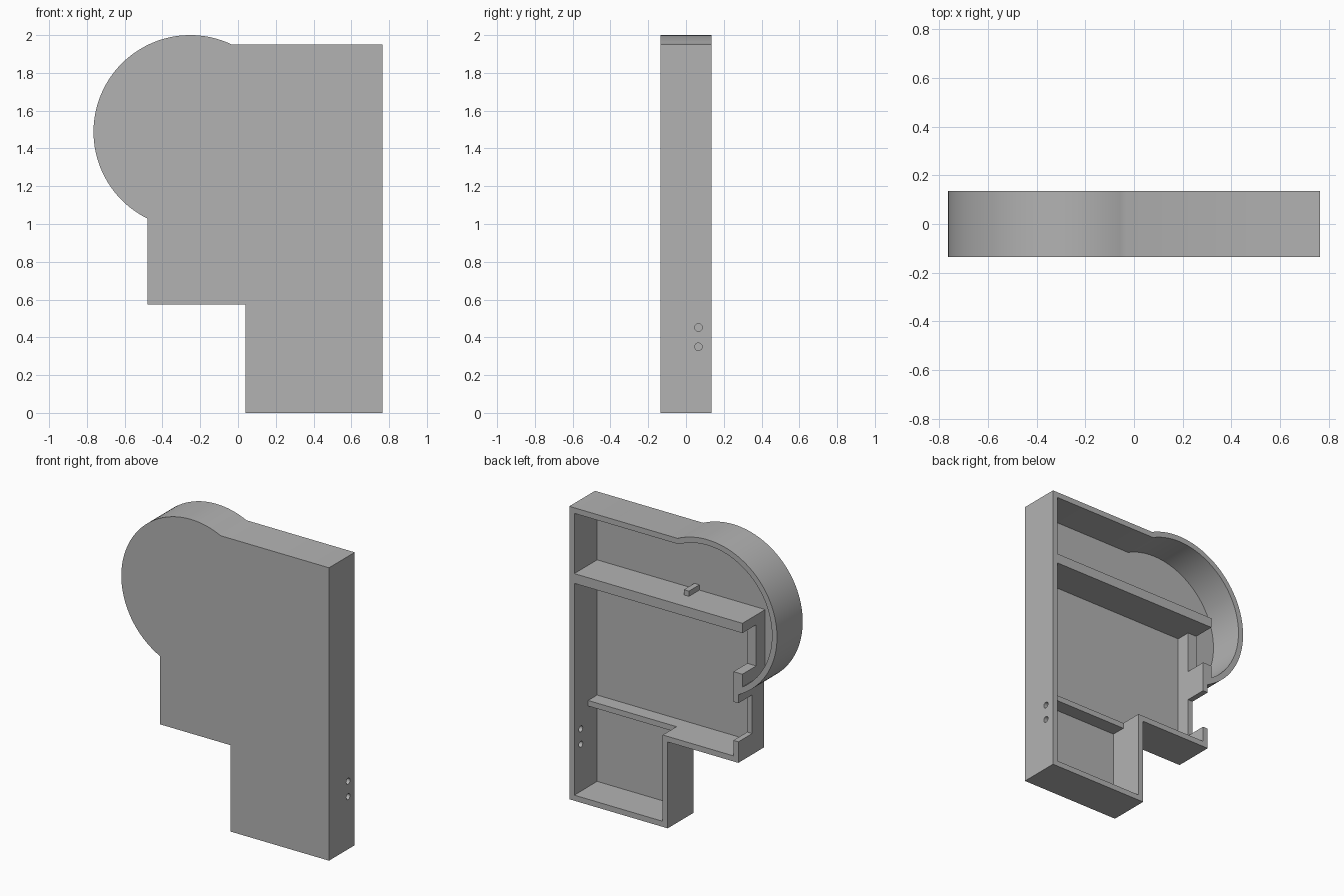
import bpy
import bmesh
import math
from mathutils import Matrix

cube = bpy.data.objects.get("Cube")
if cube:
    bpy.data.objects.remove(cube, do_unlink=True)

grey = bpy.data.materials.new("plain grey")
grey.use_nodes = True
colour = (0.45, 0.45, 0.45, 1)
grey.diffuse_color = colour
grey.node_tree.nodes["Principled BSDF"].inputs["Base Color"].default_value = colour

# Main dimensions
FRONT, BACK, PLATE, LOW = -0.135, 0.135, -0.105, -0.01
SIDE, TOP, LEDGE_X, LEDGE_Z, LEG_X = 0.765, 1.95, -0.48, 0.575, 0.04
CX, CZ, RADIUS, WALL = -0.253, 1.488, 0.512, 0.037


def make_object(name, bm):
    bmesh.ops.recalc_face_normals(bm, faces=bm.faces[:])
    mesh = bpy.data.meshes.new(name)
    bm.to_mesh(mesh)
    bm.free()
    mesh.materials.append(grey)
    ob = bpy.data.objects.new(name, mesh)
    bpy.context.collection.objects.link(ob)
    return ob


def prism(name, points, y0, y1):
    """Extrude an x-z outline from y0 to y1."""
    bm = bmesh.new()
    face = bm.faces.new([bm.verts.new((x, y0, z)) for x, z in points])
    extruded = bmesh.ops.extrude_face_region(bm, geom=[face])["geom"]
    verts = [v for v in extruded if isinstance(v, bmesh.types.BMVert)]
    bmesh.ops.translate(bm, verts=verts, vec=(0, y1 - y0, 0))
    return make_object(name, bm)


def box(name, x0, x1, y0, y1, z0, z1):
    return prism(name, [(x0, z0), (x1, z0), (x1, z1), (x0, z1)], y0, y1)


def cut(target, cutter):
    """Subtract the cutter and remove it."""
    mod = target.modifiers.new("cut", 'BOOLEAN')
    mod.operation = 'DIFFERENCE'
    mod.solver = 'EXACT'
    mod.object = cutter
    bpy.context.view_layer.objects.active = target
    bpy.ops.object.modifier_apply(modifier=mod.name)
    bpy.data.objects.remove(cutter, do_unlink=True)


def outline(t, segments=56):
    """Housing outline moved inward by t."""
    r, top, left = RADIUS - t, TOP - t, LEDGE_X + t
    a0 = math.asin((top - CZ) / r)
    a1 = 2 * math.pi - math.acos((left - CX) / r)
    angles = [a0 + (a1 - a0) * i / segments for i in range(segments + 1)]
    arc = [(CX + r * math.cos(a), CZ + r * math.sin(a)) for a in angles]
    return ([(SIDE - t, t), (SIDE - t, top)] + arc +
            [(left, LEDGE_Z + t), (LEG_X + t, LEDGE_Z + t), (LEG_X + t, t)])


# Housing: open-backed tray with a round bulge
housing = prism("housing", outline(0), FRONT, BACK)
cut(housing, prism("cavity_cutter", outline(WALL), PLATE, BACK + 0.1))

# Low section in the side wall
cut(housing, box("notch_cutter", LEDGE_X - 0.05, LEDGE_X + WALL + 0.03,
                 LOW, BACK + 0.1, 0.715, 0.972))

# Two round holes through the long side wall
for z in (0.35, 0.452):
    bm = bmesh.new()
    place = Matrix.Translation((SIDE, 0.066, z)) @ Matrix.Rotation(math.pi / 2, 4, 'Y')
    bmesh.ops.create_cone(bm, cap_ends=True, segments=24, radius1=0.02,
                          radius2=0.02, depth=0.2, matrix=place)
    cut(housing, make_object("hole_cutter", bm))

# Upper shelf with its hooked end
END, POST = -0.51, -0.444
SHELF_LOW, SHELF_TOP, HOOK_TOP = 1.447, 1.512, 1.173
box("upper_shelf", END, SIDE - WALL, PLATE, BACK, SHELF_LOW, SHELF_TOP)
box("hook_post", END, POST, PLATE, LOW, HOOK_TOP, SHELF_LOW)
box("hook_block", END, POST, PLATE, BACK, 1.045, HOOK_TOP)

# Small peg on the shelf and low rib in line with the ledge
box("shelf_peg", -0.025, 0.012, PLATE, 0.005, SHELF_TOP, SHELF_TOP + 0.035)
box("lower_rib", LEG_X + WALL, SIDE - WALL, PLATE, LOW, LEDGE_Z, LEDGE_Z + WALL)

# Smooth the round wall, keep edges sharp
bpy.ops.object.select_all(action='DESELECT')
housing.select_set(True)
bpy.context.view_layer.objects.active = housing
bpy.ops.object.shade_smooth_by_angle(angle=math.radians(25))
